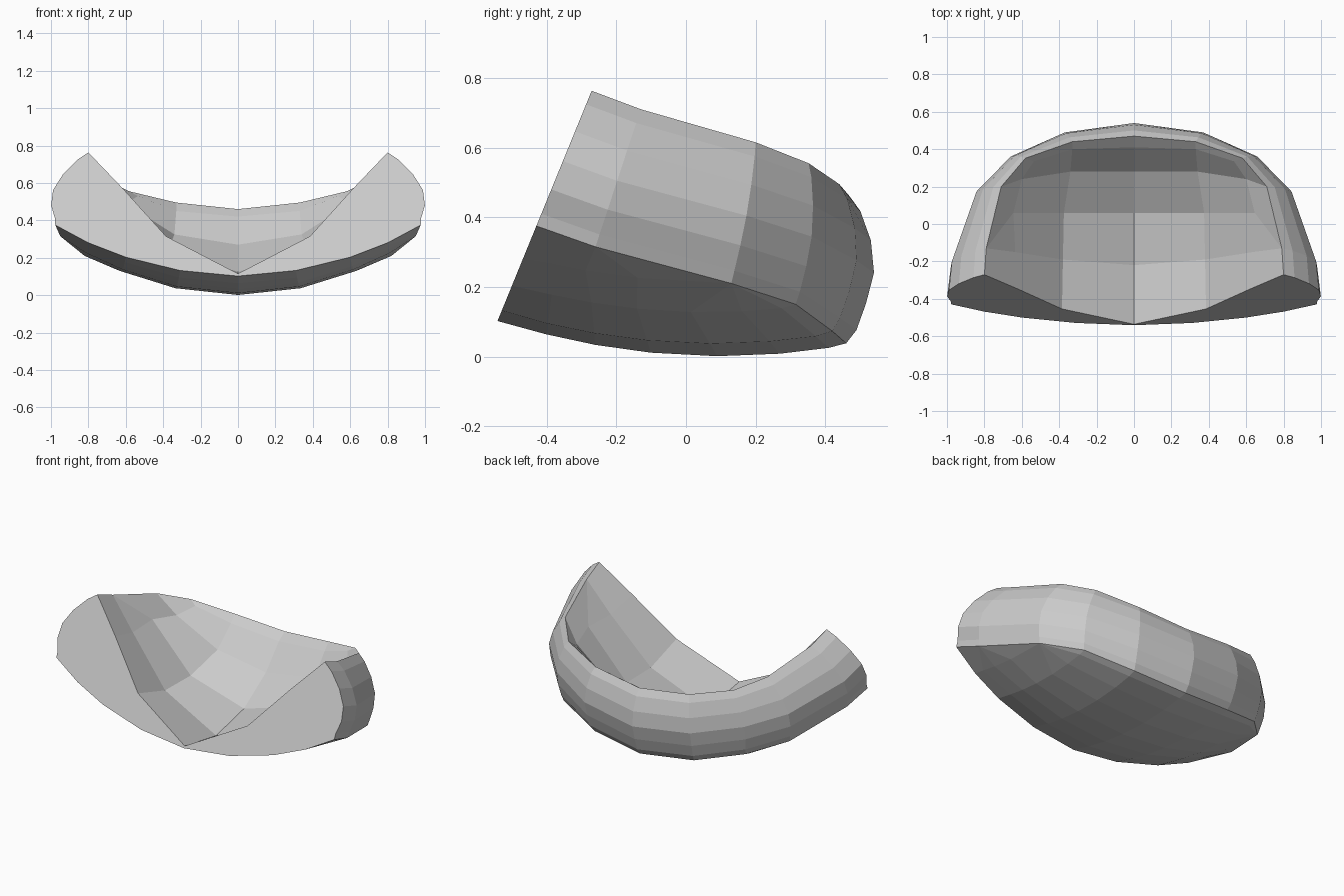
import bpy, bmesh
from mathutils import Vector

if "Cube" in bpy.data.objects:
    bpy.data.objects.remove(bpy.data.objects["Cube"])


def on_cap(x, z):
    """Point on the slanted front plane."""
    return Vector((x, -0.54 + (z - 0.105) * 0.409, z))


def on_base(x, y):
    """Point on the shallow curved underside."""
    return Vector((x, y, 0.001 + 0.25 * (y - 0.1) ** 2 + 0.32 * x * x))


bm = bmesh.new()


def verts(points):
    return [bm.verts.new(p) for p in points]


def face(*vs):
    bm.faces.new(vs)


def strip(a, b):
    for i in range(min(len(a), len(b)) - 1):
        face(a[i], a[i + 1], b[i + 1], b[i])


def fan(tip, row):
    for a, b in zip(row, row[1:]):
        face(tip, a, b)


# Wall stations from back centre round to the front tip:
# lower crease, rim and outward bulge
creases = [(0, .46, .038), (.35, .42, .073), (.64, .315, .15),
           (.82, .13, .21), (.95, -.26, .315), on_cap(.977, .375)]
rims = [(0, .47, .46), (.33, .44, .495), (.58, .352, .555),
        (.71, .2, .615), (.79, -.13, .71), on_cap(.8, .763)]
bulges = [(0, .075), (.03, .06), (.048, .028), (.075, .01), (.1, 0), (.097, 0)]
section = [(.27, .72), (.48, 1), (.7, .85), (.9, .42), (1, 0)]

wall = []
for i, (c, r, d) in enumerate(zip(creases, rims, bulges)):
    c, r, d = Vector(c), Vector(r), Vector((*d, 0))
    profile = [(0, 0), (.09, .38 - .04 * i)] + section
    wall.append(verts(c.lerp(r, t) + d * b for t, b in profile))
for a, b in zip(wall, wall[1:]):
    strip(a, b)
low = [w[0] for w in wall]
rim = [w[-1] for w in wall]

# Underside columns, from front edge to the crease
fronts = [on_cap(0, .102), on_cap(.31, .132), on_cap(.6, .203), on_cap(.8, .28)]
steps = [(.14, .28, .44, .63, .81, .95)] * 3 + [(.12, .3, .55)]
base = []
for i, (f, ts) in enumerate(zip(fronts, steps)):
    mids = [f.lerp(Vector(creases[i]), t) for t in ts]
    base.append(verts([f] + [on_base(p.x, p.y) for p in mids]) + [low[i]])
strip(base[0], base[1])
strip(base[1], base[2])
strip(base[2], base[3])
fan(low[3], base[2][4:])
face(base[3][0], base[3][1], low[4], low[5])
fan(low[4], base[3][1:])

# Hollow inside columns, from front edge to the rim
inside = [
    [on_cap(0, .115), (0, -.22, .06), (0, .06, .125), (0, .28, .27), (0, .41, .42)],
    [on_cap(.385, .315), (.38, -.19, .235), (.375, .06, .235), (.34, .28, .325), (.33, .4, .45)],
    [on_cap(.62, .575), (.635, -.15, .52), (.645, .06, .52), (.6, .24, .49), (.535, .335, .53)],
]
hollow = [verts(col) + [rim[i]] for i, col in enumerate(inside)]
strip(hollow[0], hollow[1])
strip(hollow[1], hollow[2])
h = hollow[2]
face(h[0], h[1], rim[4], rim[5])
face(h[1], h[2], rim[4])
face(h[2], h[3], rim[3], rim[4])
face(h[3], h[4], rim[2], rim[3])

# Flat front cut
face(*[c[0] for c in base], *wall[5], *[c[0] for c in reversed(hollow)])

bmesh.ops.recalc_face_normals(bm, faces=bm.faces)
mesh = bpy.data.meshes.new("half_bowl_shell")
bm.to_mesh(mesh)
bm.free()
shell = bpy.data.objects.new("half_bowl_shell", mesh)
bpy.context.collection.objects.link(shell)

# Mirror to the left side
mirror = shell.modifiers.new("mirror", 'MIRROR')
mirror.use_clip = True
